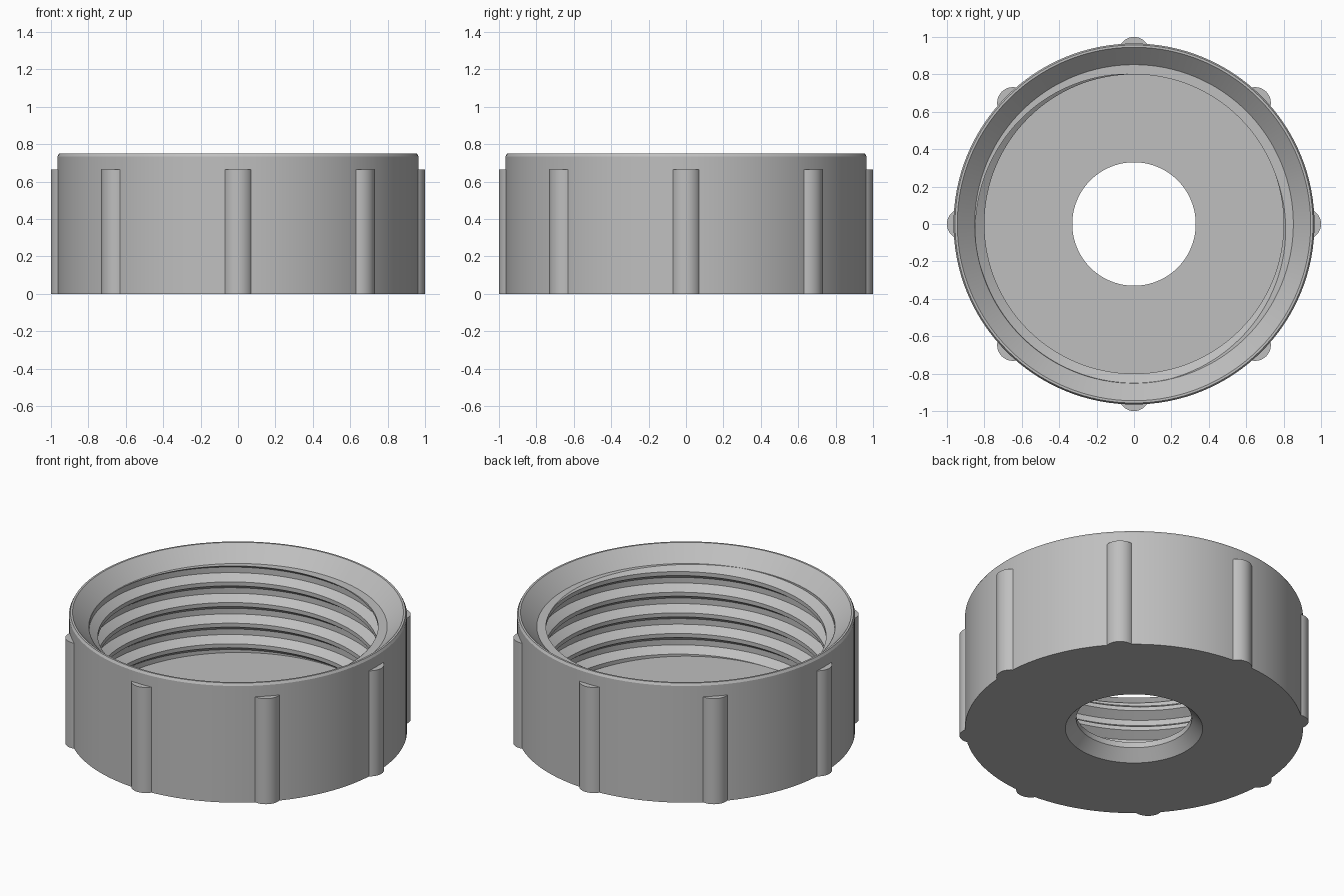
import bpy, bmesh
from math import sin, cos, pi, radians

if "Cube" in bpy.data.objects:
    bpy.data.objects.remove(bpy.data.objects["Cube"], do_unlink=True)

SEG = 128                      # segments round the cap
HEIGHT, RIM_Z, FLOOR_Z = 0.75, 0.66, 0.10
ROOT, CREST, PITCH = 0.85, 0.80, 0.13
SEAT = ROOT + 0.002            # radius where the thread meets the shell

grey = bpy.data.materials.new("light_grey_plastic")
grey.use_nodes = True
colour = (0.52, 0.52, 0.52, 1)
grey.diffuse_color = colour
grey.node_tree.nodes["Principled BSDF"].inputs["Base Color"].default_value = colour


def polar(r, a, z):
    return (r * cos(a), r * sin(a), z)


def make_object(name, bm):
    mesh = bpy.data.meshes.new(name)
    bm.to_mesh(mesh)
    bm.free()
    mesh.materials.append(grey)
    obj = bpy.data.objects.new(name, mesh)
    bpy.context.collection.objects.link(obj)
    bpy.ops.object.select_all(action='DESELECT')
    obj.select_set(True)
    bpy.context.view_layer.objects.active = obj
    bpy.ops.object.shade_smooth_by_angle(angle=radians(28))
    return obj


def sweep(bm, columns):
    """Skin neighbouring columns of points with quads."""
    cols = [[bm.verts.new(p) for p in col] for col in columns]
    for a, b in zip(cols, cols[1:]):
        for i in range(len(a) - 1):
            bm.faces.new((a[i], a[i + 1], b[i + 1], b[i]))
    bmesh.ops.remove_doubles(bm, verts=bm.verts, dist=1e-5)


angles = [2 * pi * j / SEG for j in range(SEG + 1)]

# Cap shell: flared mouth, outer wall, base with countersunk hole, inner floor
profile = [(SEAT, FLOOR_Z), (0.33, FLOOR_Z), (0.33, 0.065), (0.392, 0),
           (0.965, 0), (0.965, 0.735), (0.957, HEIGHT), (0.945, HEIGHT), (SEAT, RIM_Z)]
bm = bmesh.new()
sweep(bm, [[polar(r, a, z) for r, z in reversed(profile)] for a in angles])
bmesh.ops.reverse_faces(bm, faces=bm.faces)
# the shell is open where the thread sits, so orient by the base face
base = min(bm.faces, key=lambda f: f.calc_center_median().z)
base.normal_update()
if base.normal.z > 0:
    bmesh.ops.reverse_faces(bm, faces=bm.faces)
make_object("cap_shell", bm)

# Internal thread: trapezoid profile swept one turn, trimmed at floor and mouth
tooth = [(-0.0125, CREST), (0.0125, CREST), (0.0475, ROOT), (0.0825, ROOT)]
start = RIM_Z - PITCH * 55 / 360


def thread_column(a):
    shift = start + PITCH * a / (2 * pi)
    return [polar(r, a, shift + dz + PITCH * turn)
            for turn in range(-6, 2) for dz, r in tooth]


bm = bmesh.new()
sweep(bm, [thread_column(a) for a in angles])
for z, top in ((FLOOR_Z, False), (RIM_Z, True)):
    bmesh.ops.bisect_plane(bm, geom=bm.verts[:] + bm.edges[:] + bm.faces[:],
                           plane_co=(0, 0, z), plane_no=(0, 0, 1),
                           clear_inner=not top, clear_outer=top)
# flat ledge from the trimmed thread out to the mouth
edge_loop = [e for e in bm.edges if e.is_boundary
             and all(abs(v.co.z - RIM_Z) < 1e-4 for v in e.verts)]
ledge = bmesh.ops.extrude_edge_only(bm, edges=edge_loop)
for v in ledge["geom"]:
    if isinstance(v, bmesh.types.BMVert):
        v.co.xy = v.co.xy.normalized() * SEAT
make_object("internal_thread", bm)

# Eight rounded grip ribs
RIB_R, RIB_TOP, STEPS = 0.084, 0.665, 14
for k in range(8):
    bm = bmesh.new()
    arc = [radians(-58 + 116 * i / STEPS) for i in range(STEPS + 1)]
    face = bm.faces.new([bm.verts.new((1 - RIB_R + RIB_R * cos(t), RIB_R * sin(t), 0))
                         for t in arc])
    up = bmesh.ops.extrude_face_region(bm, geom=[face], use_keep_orig=True)
    for v in up["geom"]:
        if isinstance(v, bmesh.types.BMVert):
            v.co.z = RIB_TOP
    bmesh.ops.recalc_face_normals(bm, faces=bm.faces)
    rib = make_object(f"grip_rib_{k + 1}", bm)
    rib.rotation_euler.z = k * pi / 4
